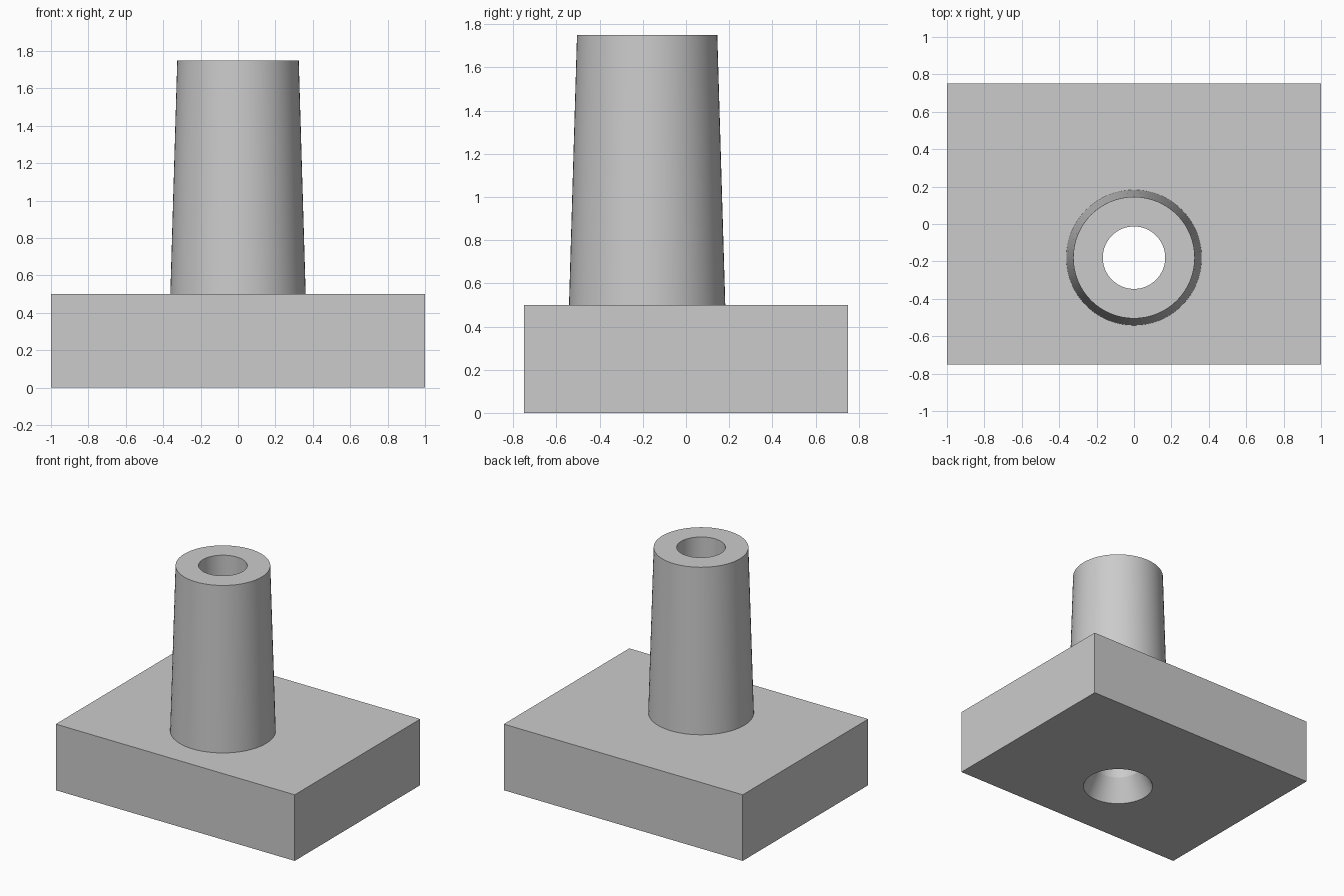
import bpy
import bmesh
import math

if "Cube" in bpy.data.objects:
    bpy.data.objects.remove(bpy.data.objects["Cube"], do_unlink=True)

SEGMENTS = 64
BOSS_Y = -0.18

grey = bpy.data.materials.new("plain grey")
grey.use_nodes = True
colour = (0.6, 0.6, 0.6, 1)
grey.diffuse_color = colour
for node in grey.node_tree.nodes:
    if node.type == "BSDF_PRINCIPLED":
        node.inputs["Base Color"].default_value = colour


def add_object(name, bm):
    bmesh.ops.recalc_face_normals(bm, faces=bm.faces[:])
    mesh = bpy.data.meshes.new(name)
    bm.to_mesh(mesh)
    bm.free()
    mesh.materials.append(grey)
    obj = bpy.data.objects.new(name, mesh)
    bpy.context.collection.objects.link(obj)
    return obj


def lathe(name, profile):
    """Closed solid turned about the boss axis from (radius, height) points."""
    bm = bmesh.new()
    rings = []
    for radius, z in profile:
        rings.append([bm.verts.new((radius * math.cos(a), BOSS_Y + radius * math.sin(a), z))
                      for a in (2 * math.pi * i / SEGMENTS for i in range(SEGMENTS))])
    for low, high in zip(rings, rings[1:]):
        for i in range(SEGMENTS):
            j = (i + 1) % SEGMENTS
            bm.faces.new((low[i], low[j], high[j], high[i]))
    bm.faces.new(rings[0])
    bm.faces.new(rings[-1])
    return add_object(name, bm)


def combine(target, tool, operation):
    mod = target.modifiers.new(operation.lower(), "BOOLEAN")
    mod.operation = operation
    mod.solver = "EXACT"
    mod.object = tool
    bpy.context.view_layer.objects.active = target
    bpy.ops.object.modifier_apply(modifier=mod.name)
    bpy.data.objects.remove(tool, do_unlink=True)


# Rectangular base
bm = bmesh.new()
bmesh.ops.create_cube(bm, size=1)
bmesh.ops.scale(bm, vec=(2, 1.5, 0.5), verts=bm.verts[:])
bmesh.ops.translate(bm, vec=(0, 0, 0.25), verts=bm.verts[:])
base = add_object("base_with_boss", bm)

# Tapered boss, sunk slightly into the base
combine(base, lathe("boss", [(0.365, 0.4), (0.362, 0.5), (0.325, 1.75)]), "UNION")

# Through bore, flared at the underside
flare = (0.25 - 0.167) / 0.17
bore = [(0.25 + 0.1 * flare, -0.1), (0.25, 0), (0.167, 0.17), (0.167, 1.9)]
combine(base, lathe("bore_cutter", bore), "DIFFERENCE")

# Smooth round walls, crisp rims
bpy.ops.object.select_all(action="DESELECT")
base.select_set(True)
bpy.context.view_layer.objects.active = base
bpy.ops.object.shade_smooth_by_angle(angle=math.radians(20))
